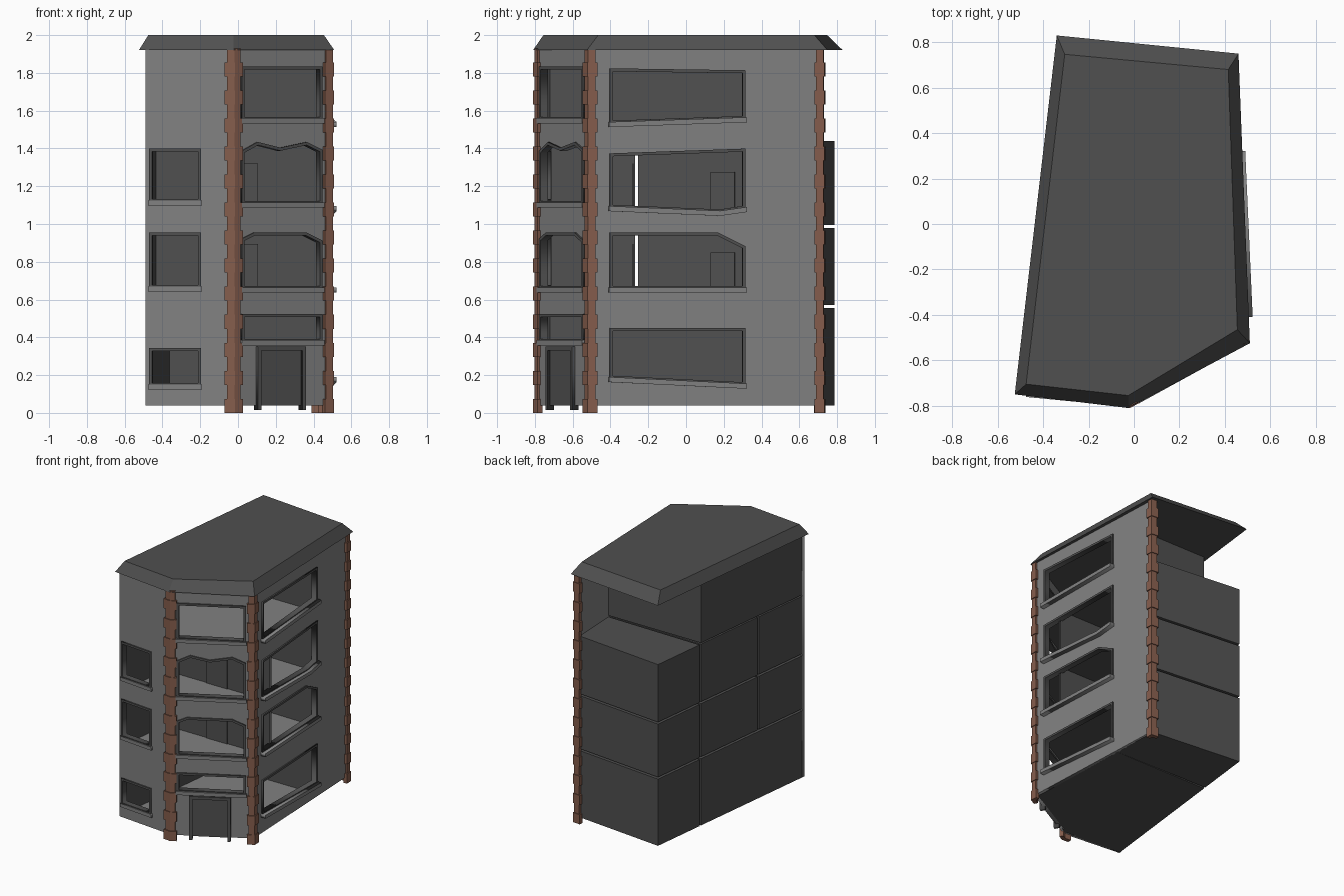
import bpy, bmesh, math
from mathutils import Vector, Matrix

if "Cube" in bpy.data.objects:
    bpy.data.objects.remove(bpy.data.objects["Cube"])


def material(name, rgb):
    m = bpy.data.materials.new(name)
    m.diffuse_color = (*rgb, 1)
    m.use_nodes = True
    m.node_tree.nodes["Principled BSDF"].inputs["Base Color"].default_value = m.diffuse_color
    return m


LIGHT = material("light grey plaster", (0.22, 0.22, 0.22))
DARK = material("dark grey", (0.08, 0.08, 0.08))
BRICK = material("brick", (0.235, 0.11, 0.073))


def finish(bm, name, mat, recalc=True):
    if recalc:
        bmesh.ops.remove_doubles(bm, verts=bm.verts, dist=1e-5)
        bmesh.ops.recalc_face_normals(bm, faces=bm.faces)
    me = bpy.data.meshes.new(name)
    bm.to_mesh(me)
    bm.free()
    me.materials.clear()
    me.materials.append(mat)
    ob = bpy.data.objects.new(name, me)
    bpy.context.collection.objects.link(ob)
    return ob


def add_prism(bm, low, high, z0, z1, skip=()):
    """Solid between two counter-clockwise outlines; skip lists open side faces."""
    lo = [bm.verts.new((p[0], p[1], z0)) for p in low]
    hi = [bm.verts.new((p[0], p[1], z1)) for p in high]
    n = len(lo)
    bm.faces.new(lo[::-1])
    bm.faces.new(hi)
    for i in range(n):
        if i not in skip:
            j = (i + 1) % n
            bm.faces.new((lo[i], lo[j], hi[j], hi[i]))


def offset(pts, d, closed=True):
    """Mitred offset; positive d grows a counter-clockwise loop."""
    n, out = len(pts), []
    for i, p in enumerate(pts):
        p = Vector(p)
        a = p - Vector(pts[i - 1]) if closed or i > 0 else None
        b = Vector(pts[(i + 1) % n]) - p if closed or i < n - 1 else None
        a, b = a or b, b or a
        na = Vector((a.y, -a.x)).normalized()
        nb = Vector((b.y, -b.x)).normalized()
        out.append(p + (na + nb) * (d / (1 + na.dot(nb))))
    return out


# Footprint corners, counter-clockwise from the front left
A, B, C, D, E = [Vector(p) for p in
                 ((-.49, -.745), (-.02, -.79), (.49, -.51), (.435, .715), (-.31, .79))]


def plate(name, mat, p, q, loops, w0, w1):
    """Flat outline with holes on the wall p-q, from depth w0 to w1 outward."""
    cu = bpy.data.curves.new(name, 'CURVE')
    cu.dimensions, cu.fill_mode, cu.extrude = '2D', 'BOTH', (w1 - w0) / 2
    for loop in loops:
        s = cu.splines.new('POLY')
        s.points.add(len(loop) - 1)
        for pt, c in zip(s.points, loop):
            pt.co = (c[0], c[1], 0, 1)
        s.use_cyclic_u = True
    tmp = bpy.data.objects.new("temp", cu)
    bpy.context.collection.objects.link(tmp)
    dg = bpy.context.evaluated_depsgraph_get()
    me = bpy.data.meshes.new_from_object(tmp.evaluated_get(dg))
    bpy.data.objects.remove(tmp)
    u = (q - p).normalized()
    n = Vector((u.y, -u.x))
    o = p + n * (w0 + w1) / 2
    bm = bmesh.new()
    bm.from_mesh(me)
    bm.transform(Matrix(((u.x, 0, n.x, o.x), (u.y, 0, n.y, o.y),
                         (0, 1, 0, 0), (0, 0, 0, 1))))
    bpy.data.meshes.remove(me)
    return finish(bm, name, mat)


def box(u0, u1, z0, z1):
    return [(u0, z0), (u1, z0), (u1, z1), (u0, z1)]


def wall(name, p, q, axis, windows, sill_out):
    """Wall with window holes; each window is (bottom points, top points) read on one axis."""
    length = (q - p).length
    conv = lambda c: ((c[0] - p[axis]) / (q[axis] - p[axis]) * length, c[1])
    holes = []
    for i, (bottom, top) in enumerate(windows):
        bot = [conv(c) for c in bottom]
        hole = bot + [conv(c) for c in reversed(top)]
        holes.append(hole)
        plate(f"{name}_window_frame_{i+1}", DARK, p, q,
              [offset(hole, .004), offset(hole, -.012)], -.035, .010)
        # sill hangs under the bottom edge
        bot = [(bot[0][0] - .01, bot[0][1])] + bot[1:-1] + [(bot[-1][0] + .01, bot[-1][1])]
        sill = [(x, z - .022) for x, z in bot] + [(x, z + .005) for x, z in reversed(bot)]
        plate(f"{name}_sill_{i+1}", LIGHT, p, q, [sill], -.03, sill_out)
    plate(name, LIGHT, p, q, [box(0, length, .04, 1.92)] + holes, -.025, 0)
    return conv


# Three outer walls with their windows
def level(a, b, z0, z1):
    return ([(a, z0), (b, z0)], [(a, z1), (b, z1)])


wall("front_wall", A, B, 0, [level(-.465, -.20, z0, z1) for z0, z1 in
                             ((.145, .34), (.665, .95), (1.12, 1.395))], .015)
conv = wall("corner_wall", B, C, 0, [
    level(.02, .44, .38, .52),
    ([(.02, .66), (.44, .66)], [(.02, .92), (.08, .95), (.36, .95), (.44, .91)]),
    ([(.02, 1.11), (.44, 1.11)],
     [(.02, 1.385), (.10, 1.43), (.22, 1.40), (.36, 1.43), (.44, 1.39)]),
    level(.02, .44, 1.555, 1.83)], .02)
wall("right_wall", C, D, 1, [
    ([(-.4, .185), (.31, .15)], [(-.4, .445), (.31, .445)]),
    ([(-.4, .66), (.31, .66)], [(-.4, .95), (.17, .95), (.31, .88)]),
    ([(-.4, 1.09), (.18, 1.065), (.31, 1.085)], [(-.4, 1.37), (.31, 1.395)]),
    ([(-.4, 1.535), (.31, 1.56)], [(-.4, 1.82), (.31, 1.81)])], .037)

# Door with a three-sided frame on the corner wall
u0, u1 = conv((.095, 0))[0], conv((.35, 0))[0]
plate("door", DARK, B, C, [box(u0 + .01, u1 - .01, .04, .34)], -.002, .005)
plate("door_frame", DARK, B, C, [[
    (u0, .015), (u0 + .022, .015), (u0 + .022, .33), (u1 - .022, .33),
    (u1 - .022, .015), (u1, .015), (u1, .352), (u0, .352)]], -.02, .02)

# Brick quoins: alternating long and short blocks up each corner
ROWS = 26
for name, prev, c, nxt, la, lb in (("front", A, B, C, .05, .042),
                                   ("right", B, C, D, .045, .04),
                                   ("back", C, D, E, .036, .045)):
    bm = bmesh.new()
    for r in range(ROWS):
        k, t = ((1, .019), (.75, .013))[r % 2]
        path = [c + (prev - c).normalized() * la * k, c,
                c + (nxt - c).normalized() * lb * k]
        outline = offset(path, t, False) + offset(path, -.012, False)[::-1]
        add_prism(bm, outline, outline, 1.93 * r / ROWS, 1.93 * (r + 1) / ROWS)
    finish(bm, f"{name}_corner_quoins", BRICK, recalc=False)

# Rooms behind the walls, open toward the windows
a, b, c, d, e = [Vector(p) for p in
                 ((-.488, -.735), (-.022, -.775), (.475, -.50), (.42, .71), (-.31, .785))]
left = lambda y: a.lerp(e, (y - a.y) / (e.y - a.y))
right = lambda y: c.lerp(d, (y - c.y) / (d.y - c.y))


def room(name, pts, z0, z1, skip=()):
    bm = bmesh.new()
    add_prism(bm, pts, pts, z0, z1, skip)
    finish(bm, name, DARK, recalc=False)
    if skip:  # paler floor inside
        bm = bmesh.new()
        add_prism(bm, offset(pts, -.006), offset(pts, -.006), z0 + .003, z0 + .009)
        finish(bm, name + "_floor", LIGHT, recalc=False)


for i, (z0, z1) in enumerate(((.04, .555), (.57, .98), (.995, 1.44), (1.45, 1.92))):
    split = i in (1, 2)
    y = -.27 if split else .335
    room(f"front_room_{i+1}", [a, b, c, right(y), left(y)], z0, z1, (0, 1, 2))
    if split:
        room(f"middle_room_{i+1}", [left(-.255), right(-.255), right(.32), left(.335)],
             z0, z1, (1,))
        # inner doors on the partition and on the far wall
        plate(f"partition_door_{i+1}", DARK, left(-.278), right(-.278),
              [box(.36, .54, z0 + .01, z0 + .325)], 0, .006)
        plate(f"far_door_{i+1}", DARK, e + Vector((.008, 0)), a + Vector((.008, 0)),
              [box(.53, .66, z0 + .01, z0 + .28)], -.006, 0)
    if i < 3:
        room(f"back_room_{i+1}", [left(.35), right(.335), d, e], z0, z1)

# Roof slab with sloping eaves
eaves = [(-.525, -.75), (-.025, -.81), (.51, -.525), (.46, .75), (-.34, .83)]
crown = [(-.475, -.705), (-.025, -.755), (.455, -.465), (.415, .68), (-.305, .747)]
bm = bmesh.new()
add_prism(bm, eaves, crown, 1.92, 2.0)
finish(bm, "roof", DARK)
